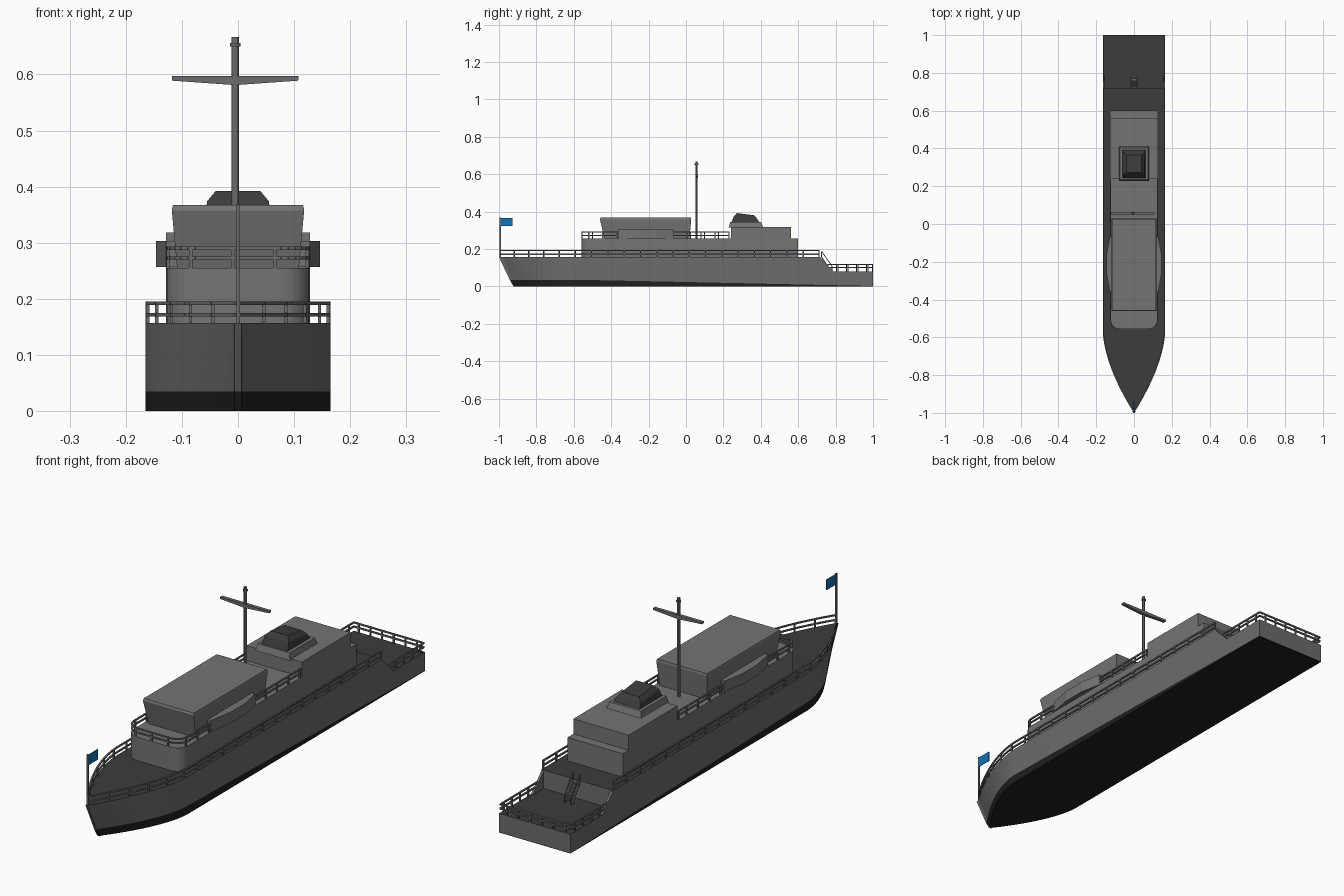
import bpy, bmesh, math
from mathutils import Vector, Matrix

if "Cube" in bpy.data.objects:
    bpy.data.objects.remove(bpy.data.objects["Cube"])


def mat(name, r, g, b):
    m = bpy.data.materials.new(name)
    m.diffuse_color = (r, g, b, 1)
    m.use_nodes = True
    m.node_tree.nodes["Principled BSDF"].inputs["Base Color"].default_value = m.diffuse_color
    return m


HULL = mat("hull_grey", 0.15, 0.15, 0.15)
HOUSE = mat("house_grey", 0.175, 0.175, 0.175)
DECK = mat("deck_dark_grey", 0.045, 0.045, 0.045)
BOTTOM = mat("bottom_black", 0.014, 0.014, 0.014)
BLUE = mat("flag_blue", 0.006, 0.17, 0.45)


def finish(name, bm, *mats, smooth=False):
    bmesh.ops.recalc_face_normals(bm, faces=bm.faces[:])
    me = bpy.data.meshes.new(name)
    bm.to_mesh(me)
    bm.free()
    ob = bpy.data.objects.new(name, me)
    bpy.context.collection.objects.link(ob)
    for m in mats:
        me.materials.append(m)
    if smooth:
        bpy.context.view_layer.objects.active = ob
        ob.select_set(True)
        bpy.ops.object.shade_smooth_by_angle(angle=math.radians(30))
        ob.select_set(False)
    return ob


def loft(name, rings, m, smooth=False):
    """Closed solid through rings with equal point counts."""
    bm = bmesh.new()
    vs = [[bm.verts.new(p) for p in ring] for ring in rings]
    n = len(rings[0])
    for a, b in zip(vs, vs[1:]):
        for i in range(n):
            j = (i + 1) % n
            bm.faces.new((a[i], a[j], b[j], b[i]))
    bm.faces.new(vs[0])
    bm.faces.new(vs[-1])
    return finish(name, bm, m, smooth=smooth)


def rect(x, y0, y1, za, zb=None):
    zb = za if zb is None else zb
    return [(-x, y0, za), (x, y0, za), (x, y1, zb), (-x, y1, zb)]


def beam(bm, a, b, t):
    a, b = Vector(a), Vector(b)
    d = b - a
    rot = d.to_track_quat('Z', 'Y').to_matrix().to_4x4()
    scale = Matrix.Diagonal((t, t, d.length, 1))
    bmesh.ops.create_cube(bm, size=1, matrix=Matrix.Translation((a + b) / 2) @ rot @ scale)


def railing(name, path, z, h, mid, step=0.087):
    """Two rails and evenly spaced posts along a plan path."""
    bm = bmesh.new()
    carry = 0
    for (xa, ya), (xb, yb) in zip(path, path[1:]):
        for dz in (mid, h - 0.003):
            beam(bm, (xa, ya, z + dz), (xb, yb, z + dz), 0.006)
        length = math.hypot(xb - xa, yb - ya)
        s = carry
        while s <= length:
            x, y = xa + (xb - xa) * s / length, ya + (yb - ya) * s / length
            beam(bm, (x, y, z), (x, y, z + h), 0.006)
            s += step
        carry = s - length
    x, y = path[-1]
    beam(bm, (x, y, z), (x, y, z + h), 0.006)
    return finish(name, bm, HULL)


# Hull: stations from bow to stern, split by the waterline
TOP, AFT = 0.157, 0.08


def half_width(y):
    t = max(0, (-0.57 - y) / 0.43)
    return max(0.006, 0.165 * (1 - t ** 1.65))


bow = [-1 + 0.43 * (i / 16) ** 1.3 for i in range(17)]
stations = [(y, TOP) for y in bow] + [(y, TOP) for y in (-0.2, 0.2, 0.5, 0.72)]
stations += [(0.72, AFT), (1.0, AFT)]
bm = bmesh.new()
rows = []
for y, top in stations:
    rake = 0.078 * max(0, (-0.57 - y) / 0.43)
    wl = 0.035 - 0.033 * max(0, (y + 0.55) / 1.55)
    row = []
    for side, zs in ((-1, (top, wl, 0)), (1, (0, wl, top))):
        for z in zs:
            row.append(bm.verts.new((side * half_width(y), y + rake * (1 - z / TOP) ** 1.2, z)))
    rows.append(row)
for a, b in zip(rows, rows[1:]):
    step = abs(a[1].co.y - b[1].co.y) < 1e-5
    for i, m in enumerate((0, 2, 2, 2, 0, 1)):
        if step and i != 5:
            continue
        j = (i + 1) % 6
        f = bm.faces.new((a[i], a[j], b[j], b[i]))
        f.material_index = 0 if step else m
for r in (rows[0], rows[-1]):
    bm.faces.new((r[0], r[1], r[4], r[5]))
    bm.faces.new((r[1], r[2], r[3], r[4])).material_index = 2
bmesh.ops.remove_doubles(bm, verts=bm.verts[:], dist=1e-6)
finish("hull", bm, HULL, DECK, BOTTOM, smooth=True)

# Sloping bulwarks beside the stern step
for s, label in ((-1, "left"), (1, "right")):
    tri = [(0.715, TOP), (0.79, AFT), (0.715, AFT)]
    loft(label + "_stern_bulwark", [[(s * x, y, z) for y, z in tri] for x in (0.165, 0.155)], HULL)

# Deck railings
side = [(half_width(y) - 0.003, y) for y in bow[1:]] + [(0.162, 0.712)]
railing("main_deck_railing", [(-x, y) for x, y in side[::-1]] + [(0, -0.992)] + side, TOP, 0.038, 0.015)
railing("stern_railing", [(-0.162, 0.75), (-0.162, 0.997), (0.162, 0.997), (0.162, 0.75)], AFT, 0.04, 0.02, 0.054)

# Lower deckhouse with rounded front corners
R = 0.05
corner = [(0.128 - R + R * math.cos(a), -0.56 + R - R * math.sin(a))
          for a in [math.pi / 2 * i / 6 for i in range(7)]]
plan = [(0.128, 0.60)] + corner + [(-x, y) for x, y in corner[::-1]] + [(-0.128, 0.60)]
loft("lower_deckhouse", [[(x, y, z) for x, y in plan] for z in (TOP - 0.002, 0.255)], HOUSE, smooth=True)
rail = [(x * 0.975, y + 0.003) for x, y in plan[1:-1]]
railing("upper_deck_railing", [(0.125, 0.23)] + rail + [(-0.125, 0.23)], 0.255, 0.038, 0.018, 0.075)

# Aft deckhouse, wheelhouse and funnel
loft("aft_deckhouse", [rect(0.128, 0.24, 0.562, z) for z in (0.25, 0.318)], HOUSE)
loft("wheelhouse", [rect(0.108, -0.435, 0.018, 0.25), rect(0.118, -0.46, 0.028, 0.358),
                    rect(0.116, -0.457, 0.026, 0.367)], HOUSE)
loft("funnel_base", [rect(0.08, 0.228, 0.412, 0.315), rect(0.074, 0.236, 0.402, 0.343)], HOUSE)
loft("funnel_top", [rect(0.06, 0.243, 0.392, 0.342), rect(0.055, 0.256, 0.38, 0.374, 0.362),
                    rect(0.04, 0.272, 0.365, 0.392, 0.38)], DECK)

# Bridge wings
for s, label in ((-1, "left"), (1, "right")):
    wing = [(0.105, -0.36), (0.128, -0.36), (0.146, -0.26), (0.146, -0.16), (0.128, -0.07), (0.105, -0.07)]
    loft(label + "_bridge_wing", [[(s * x, y, z) for x, y in wing] for z in (0.257, 0.303)], HOUSE)

# Mast with tapered yard
bm = bmesh.new()
for r, z0, z1 in ((0.0065, 0.25, 0.667), (0.0095, 0.65, 0.656)):
    bmesh.ops.create_cone(bm, cap_ends=True, segments=12, radius1=r, radius2=r, depth=z1 - z0,
                          matrix=Matrix.Translation((-0.005, 0.056, (z0 + z1) / 2)))
finish("mast", bm, HULL, smooth=True)
yard = [(-0.118, 0.589), (-0.005, 0.581), (0.108, 0.589), (0.108, 0.597), (-0.118, 0.597)]
loft("mast_yard", [[(x, y, z) for x, z in yard] for y in (0.05, 0.064)], HULL)

# Stern ladder
bm = bmesh.new()
for x in (-0.016, 0.016):
    beam(bm, (x, 0.725, TOP), (x, 0.775, AFT), 0.005)
    beam(bm, (x, 0.725, TOP), (x, 0.725, TOP + 0.03), 0.004)
    beam(bm, (x, 0.725, TOP + 0.03), (x, 0.78, AFT + 0.03), 0.004)
    beam(bm, (x, 0.78, AFT + 0.03), (x, 0.78, AFT), 0.004)
for i in range(1, 6):
    t = i / 6
    beam(bm, (-0.016, 0.725 + 0.05 * t, TOP - 0.077 * t), (0.016, 0.725 + 0.05 * t, TOP - 0.077 * t), 0.006)
finish("stern_ladder", bm, HULL)

# Bow flag
bm = bmesh.new()
beam(bm, (0, -0.993, 0.15), (0, -0.993, 0.368), 0.006)
finish("flag_pole", bm, HULL)
loft("flag", [[(x, y, z) for y, z in ((-0.993, 0.322), (-0.928, 0.322), (-0.928, 0.365), (-0.993, 0.365))]
              for x in (-0.0015, 0.0015)], BLUE)
